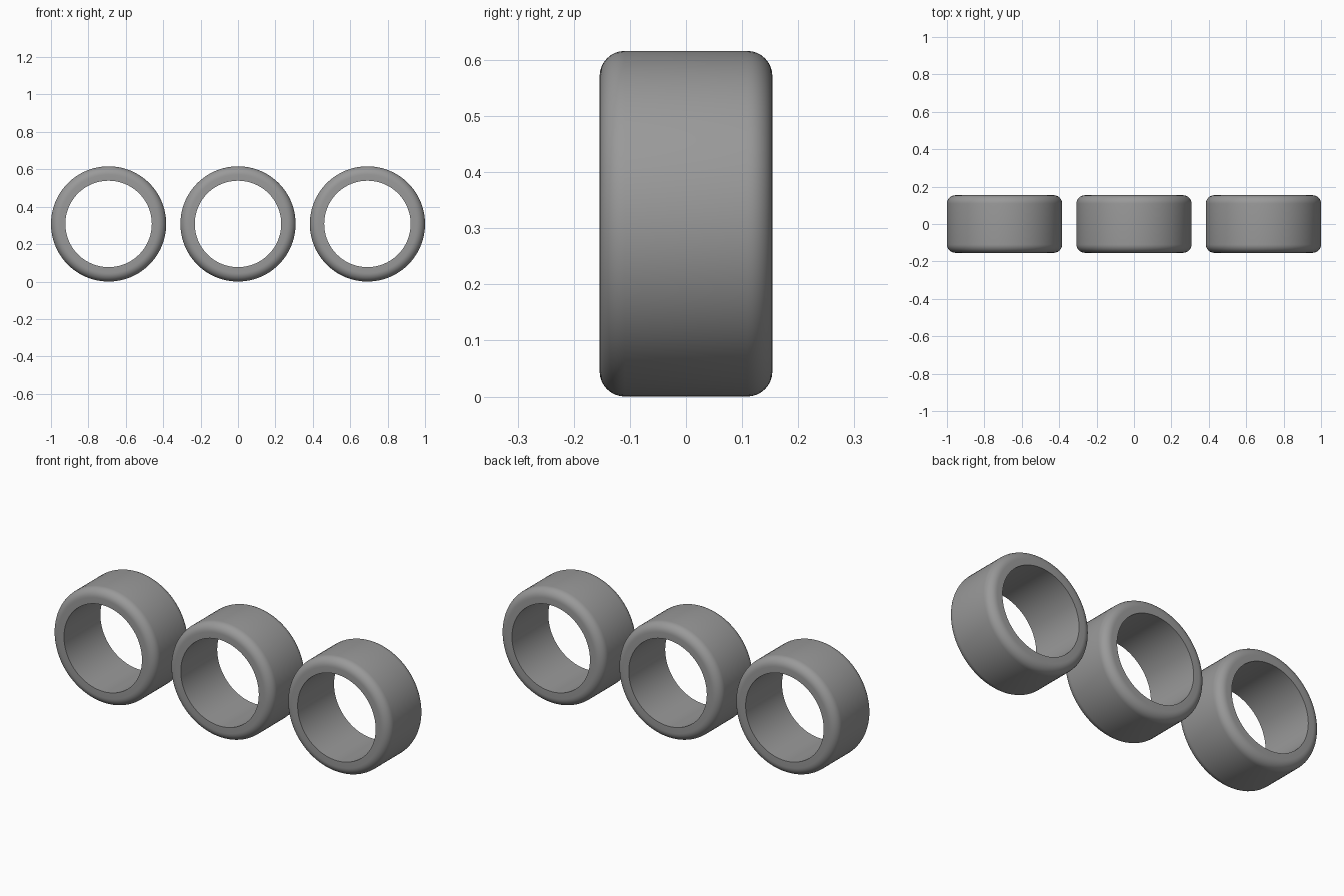
import bpy, bmesh, math
from mathutils import Matrix, Vector

if "Cube" in bpy.data.objects:
    bpy.data.objects.remove(bpy.data.objects["Cube"])

R_OUT, R_IN, HALF_W, FILLET = 0.308, 0.231, 0.154, 0.045
SEGMENTS, SPACING = 96, 0.692

grey = bpy.data.materials.new("mid grey")
grey.diffuse_color = (0.32, 0.32, 0.32, 1)
grey.use_nodes = True
grey.node_tree.nodes["Principled BSDF"].inputs["Base Color"].default_value = grey.diffuse_color


def ring_profile():
    """Cross-section as (radius, y): square bore edges, rounded outer edges."""
    pts = [(R_IN, -HALF_W)]
    for side in (-1, 1):
        arc = []
        for i in range(9):
            a = math.pi / 2 * i / 8
            arc.append((R_OUT - FILLET + FILLET * math.sin(a),
                        side * (HALF_W - FILLET + FILLET * math.cos(a))))
        pts += arc if side < 0 else arc[::-1]
    return pts + [(R_IN, HALF_W)]


def make_ring(name, x):
    """Revolve the closed cross-section around the y axis."""
    bm = bmesh.new()
    vs = [bm.verts.new((r, y, 0)) for r, y in ring_profile()]
    es = [bm.edges.new((vs[i], vs[(i + 1) % len(vs)])) for i in range(len(vs))]
    bmesh.ops.spin(bm, geom=vs + es, cent=(0, 0, 0), axis=(0, 1, 0),
                   angle=math.tau, steps=SEGMENTS, use_merge=True)
    bmesh.ops.remove_doubles(bm, verts=bm.verts, dist=1e-5)
    bmesh.ops.recalc_face_normals(bm, faces=bm.faces)
    mesh = bpy.data.meshes.new(name)
    bm.to_mesh(mesh)
    bm.free()
    mesh.materials.append(grey)
    obj = bpy.data.objects.new(name, mesh)
    obj.location = (x, 0, R_OUT)
    bpy.context.collection.objects.link(obj)
    bpy.ops.object.select_all(action='DESELECT')
    obj.select_set(True)
    bpy.context.view_layer.objects.active = obj
    bpy.ops.object.shade_smooth_by_angle(angle=math.radians(35))


# Three identical rings in a row
for name, i in (("left_ring", -1), ("middle_ring", 0), ("right_ring", 1)):
    make_ring(name, i * SPACING)
